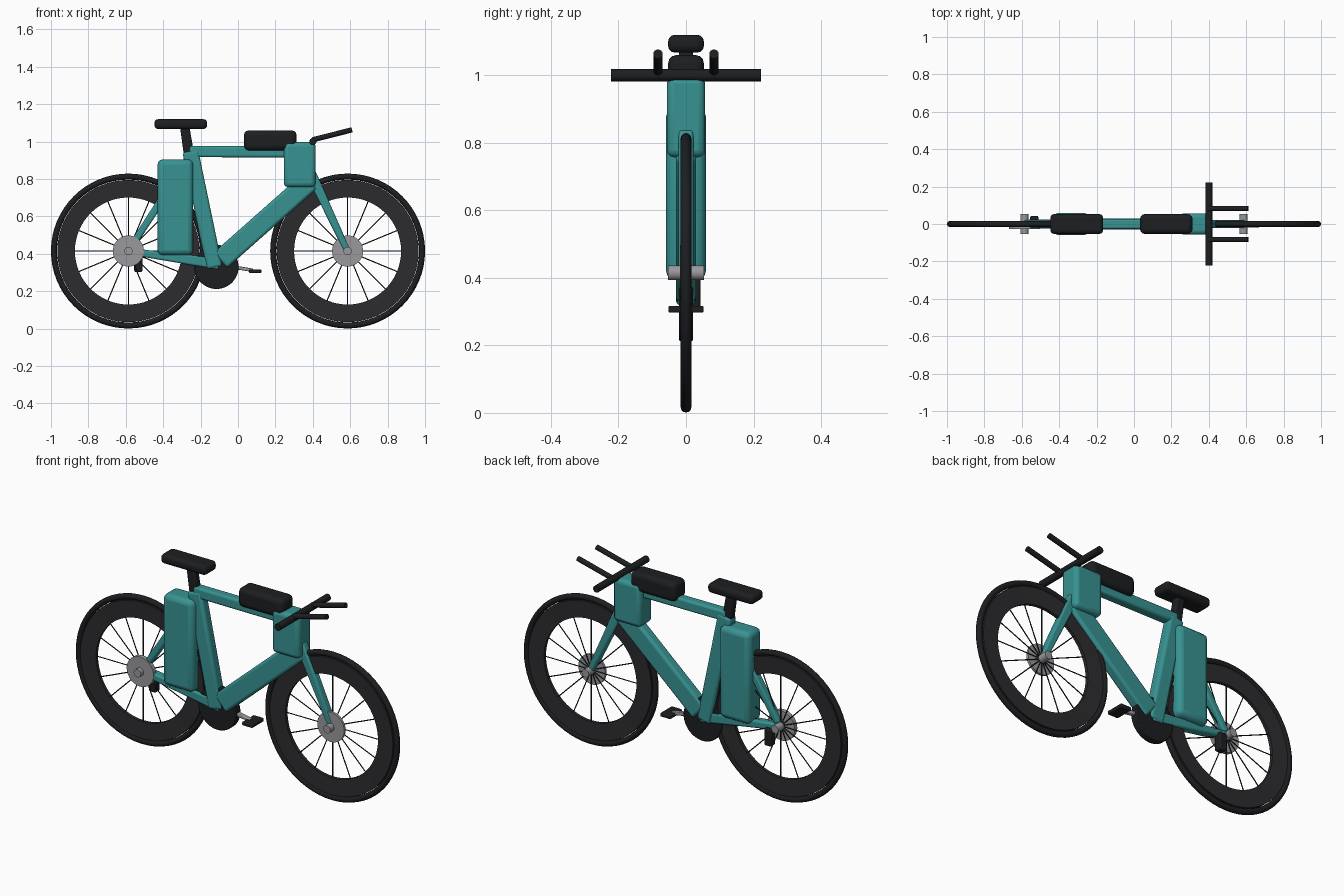
import bpy, bmesh, math
from mathutils import Vector, Matrix

if "Cube" in bpy.data.objects:
    bpy.data.objects.remove(bpy.data.objects["Cube"])


def material(name, rgb):
    m = bpy.data.materials.new(name)
    m.diffuse_color = (*rgb, 1)
    m.use_nodes = True
    m.node_tree.nodes["Principled BSDF"].inputs["Base Color"].default_value = m.diffuse_color
    return m


TEAL = material("teal", (0.04, 0.29, 0.29))
BLACK = material("black", (0.012, 0.013, 0.015))
RIM = material("dark_grey", (0.025, 0.025, 0.028))
GREY = material("metal", (0.32, 0.32, 0.34))


def finish(bm, name, mat, bevel=0, segments=3):
    bmesh.ops.recalc_face_normals(bm, faces=bm.faces)
    mesh = bpy.data.meshes.new(name)
    bm.to_mesh(mesh)
    bm.free()
    ob = bpy.data.objects.new(name, mesh)
    bpy.context.collection.objects.link(ob)
    mesh.materials.append(mat)
    if bevel:
        mod = ob.modifiers.new("bevel", "BEVEL")
        mod.width, mod.segments = bevel, segments
    bpy.ops.object.select_all(action="DESELECT")
    bpy.context.view_layer.objects.active = ob
    ob.select_set(True)
    bpy.ops.object.shade_smooth_by_angle(angle=math.radians(35))
    return ob


def box(name, lo, hi, mat, bevel):
    lo, hi = Vector(lo), Vector(hi)
    bm = bmesh.new()
    bmesh.ops.create_cube(bm, size=1, matrix=Matrix.Translation((lo + hi) / 2)
                          @ Matrix.Diagonal((*(hi - lo), 1)))
    return finish(bm, name, mat, bevel)


def beam(name, a, b, depth_a, depth_b, half_y, mat, bevel):
    """Tapered bar in the xz plane, centred on y = 0."""
    a, b = Vector((a[0], 0, a[1])), Vector((b[0], 0, b[1]))
    d = (b - a).normalized()
    n = Vector((-d.z, 0, d.x))
    y = Vector((0, half_y, 0))
    bm = bmesh.new()
    rings = [[bm.verts.new(p + n * s * h / 2 + y * t)
              for s, t in ((-1, -1), (1, -1), (1, 1), (-1, 1))]
             for p, h in ((a, depth_a), (b, depth_b))]
    for r in rings:
        bm.faces.new(r)
    for i in range(4):
        j = (i + 1) % 4
        bm.faces.new((rings[0][i], rings[0][j], rings[1][j], rings[1][i]))
    return finish(bm, name, mat, bevel)


def add_rod(bm, a, b, r, sides):
    a, b = Vector(a), Vector(b)
    rot = (b - a).to_track_quat("Z", "Y").to_matrix().to_4x4()
    bmesh.ops.create_cone(bm, cap_ends=True, segments=sides, radius1=r, radius2=r,
                          depth=(b - a).length,
                          matrix=Matrix.Translation((a + b) / 2) @ rot)


def rod(name, a, b, r, mat, sides=24, bevel=0):
    bm = bmesh.new()
    add_rod(bm, a, b, r, sides)
    return finish(bm, name, mat, bevel, 2)


def ring(name, centre, profile, mat, sides=64):
    """Closed (radius, y) profile turned about the y axis."""
    bm = bmesh.new()
    loops = []
    for i in range(sides):
        t = math.tau * i / sides
        loops.append([bm.verts.new((centre[0] + r * math.cos(t), y,
                                    centre[1] + r * math.sin(t))) for r, y in profile])
    k = len(profile)
    for i in range(sides):
        p, q = loops[i], loops[(i + 1) % sides]
        for j in range(k):
            bm.faces.new((p[j], p[(j + 1) % k], q[(j + 1) % k], q[j]))
    return finish(bm, name, mat)


# Wheels: tyre, deep rim, spokes, axle and side disc
AXLE_Z = 0.415
for side, x, disc in (("rear", -0.586, 0.022), ("front", 0.586, 0.012)):
    c = (x, AXLE_Z)
    tyre = [(0.398 + 0.016 * math.cos(math.tau * i / 12),
             0.016 * math.sin(math.tau * i / 12)) for i in range(12)]
    ring(side + "_tyre", c, tyre, BLACK)
    ring(side + "_rim", c, [(0.286, -0.009), (0.38, -0.012), (0.38, 0.012), (0.286, 0.009)], RIM)
    bm = bmesh.new()
    for i in range(16):
        t = math.tau * i / 16
        add_rod(bm, (x, 0, AXLE_Z),
                (x + 0.29 * math.cos(t), 0, AXLE_Z + 0.29 * math.sin(t)), 0.003, 6)
    finish(bm, side + "_spokes", BLACK)
    rod(side + "_axle", (x, -0.053, AXLE_Z), (x, 0.053, AXLE_Z), 0.022, GREY)
    rod(side + "_disc", (x, -0.006 - disc, AXLE_Z), (x, -0.004, AXLE_Z), 0.083, GREY, 40)

# Frame
beam("down_tube", (0.385, 0.79), (-0.095, 0.365), 0.11, 0.11, 0.03, TEAL, 0.015)
beam("seat_tube", (-0.255, 0.95), (-0.125, 0.325), 0.085, 0.085, 0.03, TEAL, 0.015)
beam("top_tube", (-0.26, 0.947), (0.30, 0.945), 0.06, 0.06, 0.027, TEAL, 0.012)
beam("chain_stay", (-0.10, 0.345), (-0.59, 0.415), 0.06, 0.035, 0.025, TEAL, 0.01)
beam("seat_stay", (-0.25, 0.93), (-0.575, 0.432), 0.045, 0.035, 0.022, TEAL, 0.01)
beam("fork", (0.39, 0.83), (0.58, 0.425), 0.055, 0.035, 0.022, TEAL, 0.01)
box("head_box", (0.245, -0.057, 0.757), (0.415, 0.057, 0.997), TEAL, 0.022)
box("rear_case", (-0.43, -0.059, 0.393), (-0.24, 0.059, 0.905), TEAL, 0.028)

# Saddle and storage
beam("seat_post", (-0.285, 1.08), (-0.262, 0.93), 0.05, 0.055, 0.021, BLACK, 0.01)
box("saddle", (-0.447, -0.053, 1.067), (-0.165, 0.053, 1.12), BLACK, 0.02)
box("top_bag", (0.032, -0.053, 0.953), (0.313, 0.053, 1.06), BLACK, 0.025)

# Handlebar with two forward extensions
rod("handlebar", (0.4, -0.222, 1.0), (0.4, 0.222, 1.0), 0.019, BLACK)
for label, s in (("right", -1), ("left", 1)):
    rod(label + "_bar_extension", (0.4, s * 0.083, 1.01), (0.61, s * 0.083, 1.063), 0.014, BLACK)

# Drivetrain
rod("chainring", (-0.115, -0.02, 0.33), (-0.115, 0.02, 0.33), 0.118, BLACK, 48, 0.004)
beam("crank", (-0.11, 0.343), (0.08, 0.312), 0.02, 0.018, 0.012, GREY, 0.004)
box("pedal", (0.06, -0.052, 0.297), (0.125, 0.052, 0.317), BLACK, 0.005)
box("derailleur", (-0.555, 0.0, 0.303), (-0.511, 0.043, 0.4), BLACK, 0.008)
